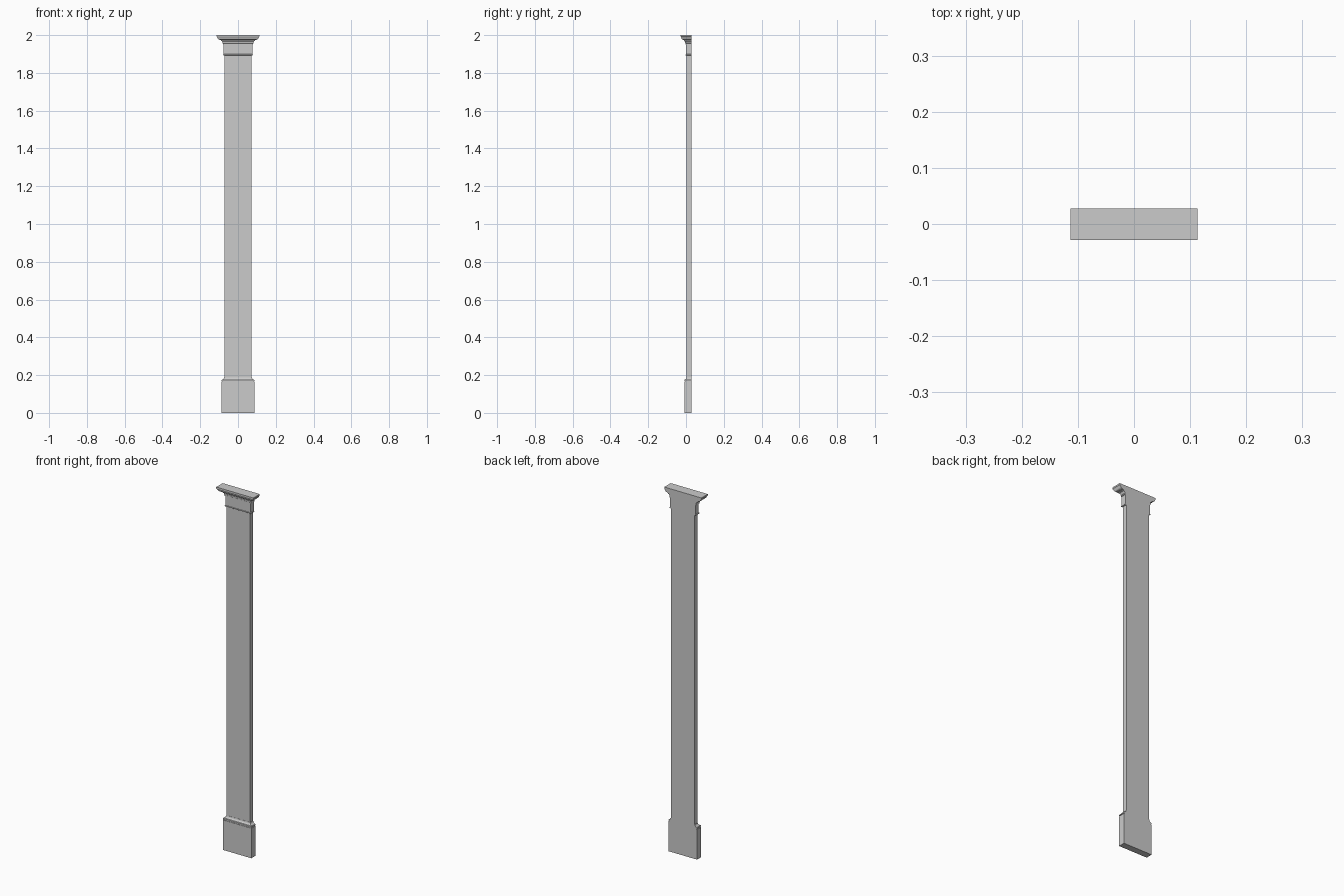
import bpy, bmesh, math

if "Cube" in bpy.data.objects:
    bpy.data.objects.remove(bpy.data.objects["Cube"])

BACK = 0.028           # flat rear plane
SHAFT_W = 0.072        # shaft half width
SHAFT_F = 0.003        # shaft front plane
DEPTH_RATIO = 0.76     # forward projection relative to sideways projection


def arc(p0, p1, concave, n=6):
    """Quarter-round between two (projection, z) points."""
    pts = []
    for i in range(n + 1):
        a = math.pi / 2 * i / n
        s, c = math.sin(a), 1 - math.cos(a)
        u, v = (c, s) if concave else (s, c)
        pts.append((p0[0] + (p1[0] - p0[0]) * u, p0[1] + (p1[1] - p0[1]) * v))
    return pts


def moulding(name, profile):
    """Run a profile round three sides with mitred corners and a flat back."""
    bm = bmesh.new()
    rings = []
    for d, z in profile:
        w, f = SHAFT_W + d, SHAFT_F - d * DEPTH_RATIO
        rings.append([bm.verts.new(p) for p in
                      ((-w, f, z), (w, f, z), (w, BACK, z), (-w, BACK, z))])
    for a, b in zip(rings, rings[1:]):
        for i in range(4):
            j = (i + 1) % 4
            bm.faces.new((a[i], a[j], b[j], b[i]))
    bm.faces.new(rings[0][::-1])
    bm.faces.new(rings[-1])
    bmesh.ops.recalc_face_normals(bm, faces=bm.faces[:])
    mesh = bpy.data.meshes.new(name)
    bm.to_mesh(mesh)
    bm.free()
    ob = bpy.data.objects.new(name, mesh)
    bpy.context.collection.objects.link(ob)
    bpy.ops.object.select_all(action='DESELECT')
    ob.select_set(True)
    bpy.context.view_layer.objects.active = ob
    bpy.ops.object.shade_smooth_by_angle(angle=math.radians(30))


# Plinth block
moulding("plinth", [(0.015, 0), (0.015, 0.165)])

# Base moulding: shallow groove, rounded lip, cove up to the shaft
moulding("base_moulding",
         [(0.012, 0.165), (0.012, 0.168), (0.015, 0.169), (0.015, 0.174)]
         + arc((0.012, 0.177), (0.001, 0.190), False))

# Plain shaft
moulding("shaft", [(0, 0.190), (0, 1.893)])

# Neck with a thin bead at its foot
moulding("neck", [(0.005, 1.893), (0.008, 1.8945), (0.008, 1.8975),
                  (0.005, 1.899), (0.005, 1.950)])

# Capital: fillet, cove, step, flaring ogee and top edge
moulding("capital",
         [(0.008, 1.950), (0.008, 1.956)]
         + arc((0.009, 1.957), (0.017, 1.969), True)
         + [(0.017, 1.973), (0.020, 1.973)]
         + arc((0.021, 1.975), (0.036, 1.986), False)
         + [(0.041, 1.992), (0.041, 2.0)])
